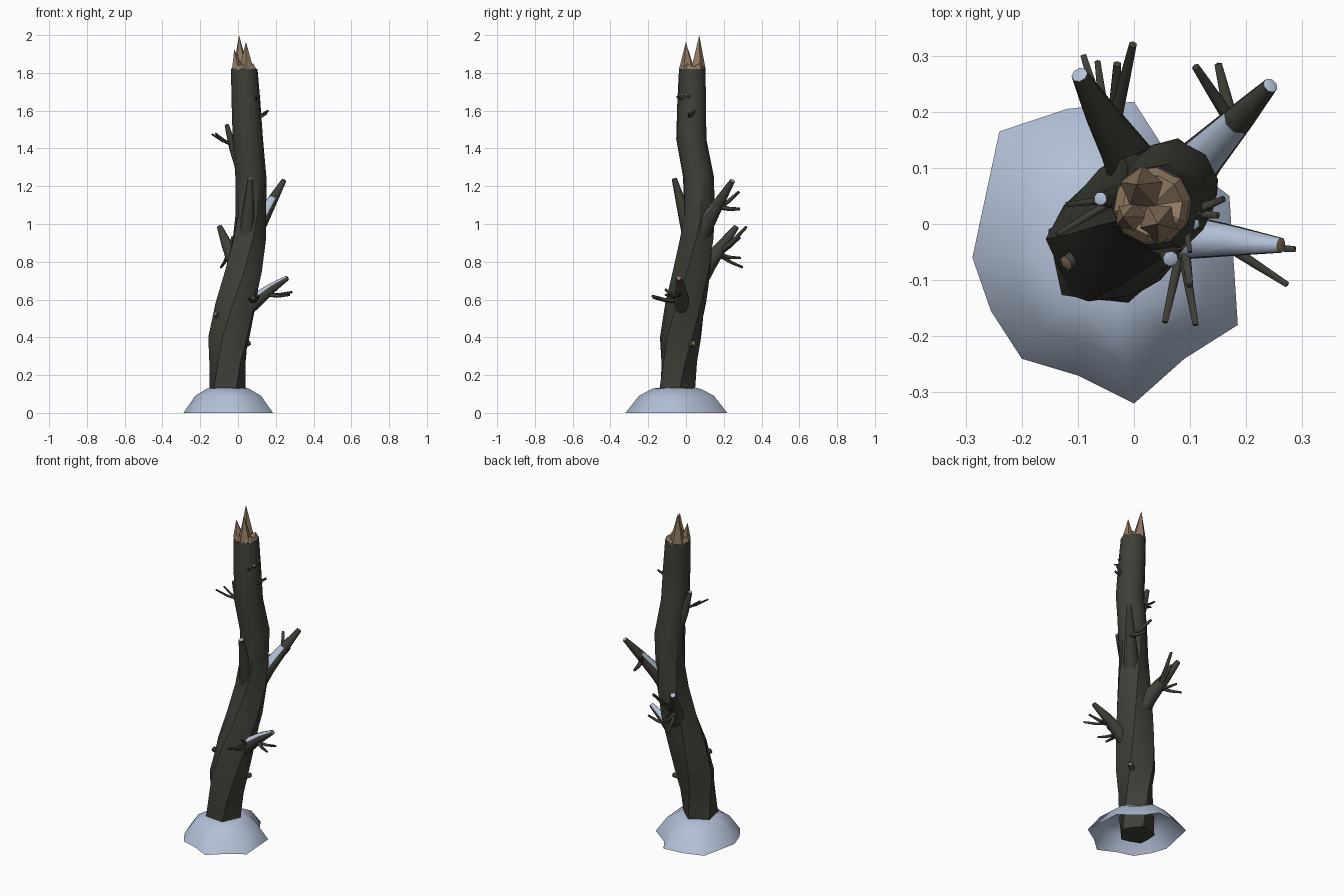
import bpy, bmesh, math
from mathutils import Vector

cube = bpy.data.objects.get("Cube")
if cube:
    bpy.data.objects.remove(cube)


def material(name, rgb):
    m = bpy.data.materials.new(name)
    m.use_nodes = True
    m.diffuse_color = (*rgb, 1)
    m.node_tree.nodes["Principled BSDF"].inputs["Base Color"].default_value = (*rgb, 1)
    return m


MATS = [material("dark bark", (0.05, 0.05, 0.04)),
        material("snow", (0.45, 0.53, 0.68)),
        material("bare wood", (0.27, 0.185, 0.115))]
BARK, SNOW, WOOD = range(3)


def finish(name, bm, smooth=60):
    me = bpy.data.meshes.new(name)
    bm.to_mesh(me)
    bm.free()
    for m in MATS:
        me.materials.append(m)
    ob = bpy.data.objects.new(name, me)
    bpy.context.collection.objects.link(ob)
    if smooth:
        bpy.ops.object.select_all(action='DESELECT')
        ob.select_set(True)
        bpy.context.view_layer.objects.active = ob
        bpy.ops.object.shade_smooth_by_angle(angle=math.radians(smooth))


def bridge(bm, a, b):
    n = len(a)
    return [bm.faces.new((a[k], a[(k + 1) % n], b[(k + 1) % n], b[k])) for k in range(n)]


def limb(name, path, radii, sides=8, tip=BARK, snow=()):
    """Tapered tube along a path; the upper faces of the listed segments carry snow."""
    bm = bmesh.new()
    pts = [Vector(p) for p in path]
    rings = []
    for i, (p, r) in enumerate(zip(pts, radii)):
        t = (pts[min(i + 1, len(pts) - 1)] - pts[max(i - 1, 0)]).normalized()
        side = t.cross(Vector((0, 0, 1))).normalized()
        up = side.cross(t)
        angles = [math.tau * (k + 0.5) / sides for k in range(sides)]
        rings.append([bm.verts.new(p + r * (side * math.cos(a) + up * math.sin(a)))
                      for a in angles])
    segments = [bridge(bm, a, b) for a, b in zip(rings, rings[1:])]
    bm.faces.new(rings[0])
    # Slightly domed end
    apex = bm.verts.new(pts[-1] + (pts[-1] - pts[-2]).normalized() * radii[-1] * 0.35)
    for k in range(sides):
        bm.faces.new((rings[-1][k], rings[-1][(k + 1) % sides], apex)).material_index = tip
    bmesh.ops.recalc_face_normals(bm, faces=bm.faces)
    for i in snow:
        for f in segments[i]:
            if f.normal.z > 0.4:
                f.material_index = SNOW
    finish(name, bm)


def twigs(name, start, ends, r=0.011):
    for i, end in enumerate(ends):
        a, b = Vector(start), Vector(end)
        mid = a.lerp(b, 0.5) - Vector((0, 0, 0.006))
        limb(f"{name}_{i + 1}", (a, mid, b), (r, r * 0.8, r * 0.55), 6)


# Trunk: leaning, twisting horizontal rings with root ridges near the ground
TRUNK = [(0, -.06, -.05, .092, .08), (.13, -.06, -.052, .092, .1), (.27, -.053, -.043, .094, .08),
         (.4, -.043, -.03, .109, .05), (.58, -.01, 0, .109, .02), (.75, .027, .033, .1, .03),
         (.92, .055, .058, .088, .06), (1.05, .064, .068, .082, .05), (1.25, .068, .066, .083, 0),
         (1.45, .052, .028, .081, 0), (1.65, .042, .03, .077, 0), (1.82, .033, .033, .071, 0)]
SIDES = 10
bm = bmesh.new()
rings = []
for i, (z, x, y, r, ridge) in enumerate(TRUNK):
    ring = []
    for k in range(SIDES):
        a = math.tau * k / SIDES + min(i, 7) * 0.2
        rr = r * (1 + ridge * (-1) ** k)
        ring.append(bm.verts.new((x + rr * math.cos(a), y + rr * math.sin(a), z)))
    rings.append(ring)
for a, b in zip(rings, rings[1:]):
    bridge(bm, a, b)
bm.faces.new(rings[0])
bm.faces.new(rings[-1])
bmesh.ops.recalc_face_normals(bm, faces=bm.faces)
finish("trunk", bm, 42)

# Splintered top: a sloping rim around a hollow, with three shards
bm = bmesh.new()
cx, cy = 0.033, 0.033
low, high = [], []
for k in range(SIDES):
    a = math.tau * k / SIDES + 1.4
    c, s = math.cos(a), math.sin(a)
    low.append(bm.verts.new((cx + .072 * c, cy + .072 * s, 1.815)))
    lift = 0.03 if k % 2 else 0.012
    high.append(bm.verts.new((cx + .054 * c, cy + .054 * s, 1.82 + lift)))
bridge(bm, low, high)
center = bm.verts.new((cx, cy, 1.83))
for k in range(SIDES):
    bm.faces.new((high[k], high[(k + 1) % SIDES], center))
for x, y, top, tx, ty, r in ((.016, .062, 2.0, .005, .07, .042),
                             (.045, .003, 1.965, .042, 0, .04),
                             (-.004, .015, 1.925, -.02, .012, .032)):
    base = [bm.verts.new((x + r * math.cos(a), y + r * math.sin(a), 1.82))
            for a in (math.tau * k / 5 + x * 20 for k in range(5))]
    apex = bm.verts.new((tx, ty, top))
    for k in range(5):
        bm.faces.new((base[k], base[(k + 1) % 5], apex))
bmesh.ops.recalc_face_normals(bm, faces=bm.faces)
for f in bm.faces:
    f.material_index = WOOD
finish("splintered_top", bm, 0)

# Snow mound: open shell with an uneven outline
OUTLINE = [(-.24, .165), (-.12, .205), (0, .218), (.05, .14), (.17, .05), (.185, -.18),
           (.09, -.24), (0, -.32), (-.1, -.27), (-.2, -.24), (-.255, -.155), (-.288, -.06)]
bm = bmesh.new()
rings = [[bm.verts.new((-.055 + (x + .055) * s, -.05 + (y + .05) * s, z)) for x, y in OUTLINE]
         for s, z in ((1, 0), (.74, .09), (.46, .13), (.3, .132))]
for a, b in zip(rings, rings[1:]):
    bridge(bm, a, b)
for f in bm.faces:
    f.material_index = SNOW
bm.normal_update()
if sum(f.normal.z for f in bm.faces) < 0:
    bmesh.ops.reverse_faces(bm, faces=bm.faces)
finish("snow_mound", bm)

# Lower front branch, snow along its top
limb("lower_branch", ((.03, -.02, .55), (.09, -.023, .59), (.18, -.03, .662), (.262, -.038, .715)),
     (.052, .042, .028, .014), tip=WOOD, snow=(0, 1, 2))
twigs("lower_side_twig", (.16, -.035, .625), ((.287, -.045, .64), (.273, -.108, .625)))
twigs("lower_front_twig", (.085, -.04, .59), ((.055, -.175, .61), (.11, -.18, .62)))
twigs("lower_short_twig", (.09, -.04, .6), ((.1, -.11, .655),))

# Back branch
limb("back_branch", ((.02, .06, .71), (-.015, .125, .8), (-.058, .195, .89), (-.097, .266, .985)),
     (.06, .044, .03, .015), tip=SNOW)
twigs("back_low_twig", (-.05, .17, .84), ((-.09, .3, .77), (-.065, .29, .82)))
twigs("back_high_twig", (-.035, .18, .85), ((-.03, .285, .93), (-.002, .32, .985)), .014)

# Middle branch reaching back, snow near its root
limb("middle_branch", ((.07, .06, .91), (.118, .115, 1.01), (.185, .185, 1.13), (.243, .247, 1.23)),
     (.056, .042, .028, .014), tip=SNOW, snow=(0, 1))
twigs("middle_twig", (.175, .18, 1.09), ((.11, .28, 1.17), (.15, .285, 1.08)), .014)

# Upright front branch
limb("upright_branch", ((.04, .045, .87), (.052, 0, 1.02), (.065, -.062, 1.24)),
     (.052, .037, .014), tip=SNOW)

# Upper side branch
limb("upper_branch", ((.01, .05, 1.31), (-.025, .047, 1.4), (-.06, .045, 1.525)),
     (.03, .023, .012), tip=SNOW)
twigs("upper_twig", (-.03, .045, 1.42), ((-.12, .035, 1.48), (-.137, -.018, 1.475)), .009)

# Small sprigs near the top
limb("sprig_stub", ((.08, .01, 1.62), (.108, 0, 1.685)), (.015, .01), 6, SNOW)
twigs("sprig_twig", (.09, .005, 1.66), ((.1, -.05, 1.675), (.117, .02, 1.68)), .008)
twigs("side_sprig", (.1, .02, 1.57), ((.16, .045, 1.6), (.15, .015, 1.585)), .011)

# Broken knots
limb("front_knot", ((-.075, -.04, .49), (-.121, -.07, .525)), (.02, .015), 6, WOOD)
limb("side_knot", ((.03, .02, .36), (.06, .04, .37)), (.018, .014), 6, WOOD)
